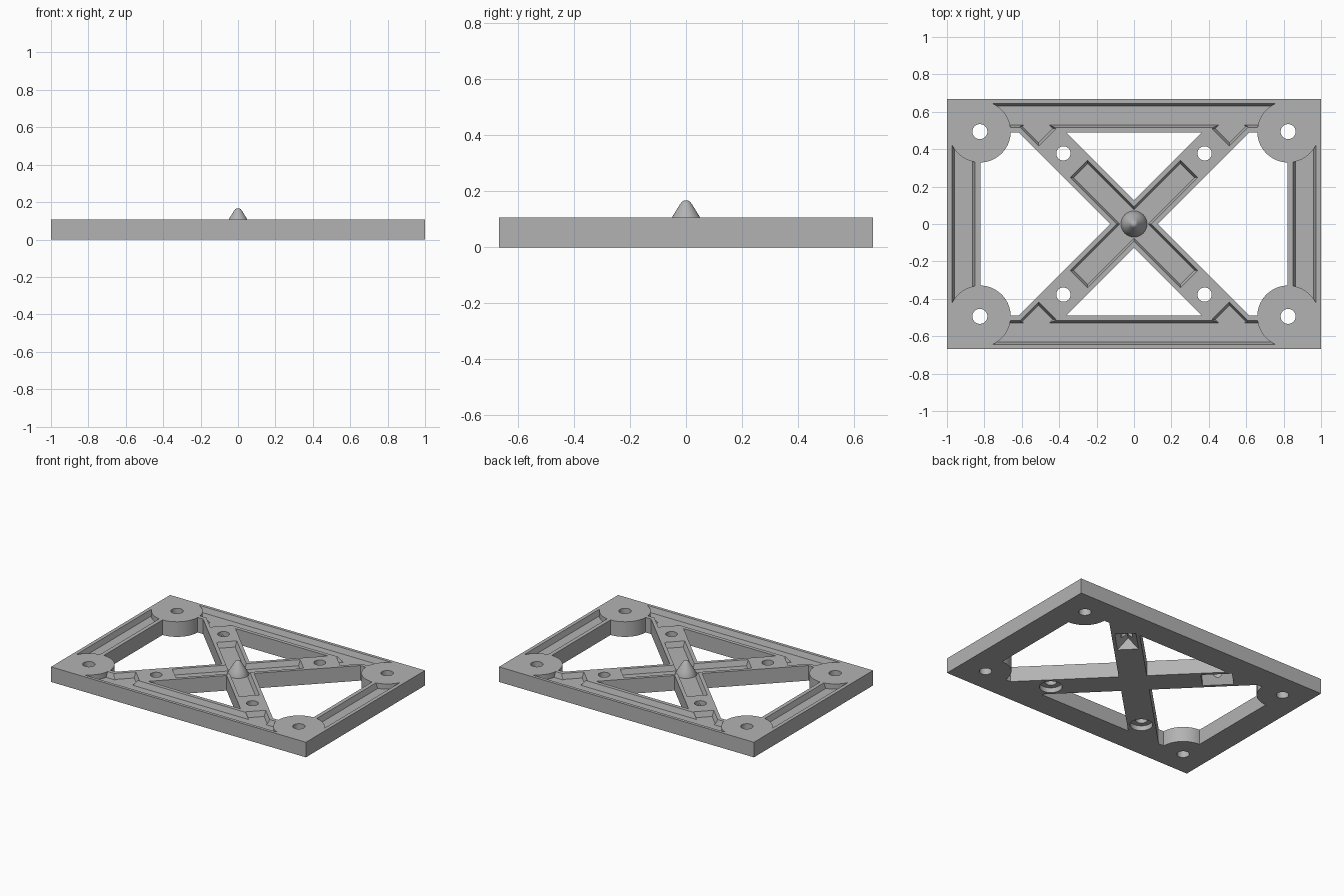
import bpy, bmesh
from math import pi, sqrt
from mathutils import Matrix, Vector

old = bpy.data.objects.get("Cube")
if old:
    bpy.data.objects.remove(old, do_unlink=True)

TOP, FLOOR, DRAFT = 0.107, 0.07, 0.013
HALF_X, HALF_Y = 1.0, 0.667
CORNER = (0.824, 0.494)
ARM_HOLE = 0.534          # distance of arm holes from the centre
SIGNS = (-1, 1)

grey = bpy.data.materials.new("plain grey")
grey.use_nodes = True
grey.diffuse_color = (0.45, 0.45, 0.45, 1)
grey.node_tree.nodes["Principled BSDF"].inputs["Base Color"].default_value = grey.diffuse_color


def make(name, bm):
    bmesh.ops.recalc_face_normals(bm, faces=bm.faces)
    mesh = bpy.data.meshes.new(name)
    bm.to_mesh(mesh)
    bm.free()
    obj = bpy.data.objects.new(name, mesh)
    mesh.materials.append(grey)
    bpy.context.collection.objects.link(obj)
    return obj


def block(name, x, y, sx, sy, z0, z1, turn=0, grow=0):
    """Box around (x, y) with half sizes; grow tapers it, wider at the top."""
    bm = bmesh.new()
    bmesh.ops.create_cube(bm, size=2)
    for v in bm.verts:
        g = grow if v.co.z > 0 else -grow
        v.co = (v.co.x * (sx + g), v.co.y * (sy + g), z1 if v.co.z > 0 else z0)
    bm.transform(Matrix.Translation((x, y, 0)) @ Matrix.Rotation(turn, 4, 'Z'))
    return make(name, bm)


def cylinder(name, x, y, r, z0, z1):
    bm = bmesh.new()
    bmesh.ops.create_cone(bm, cap_ends=True, segments=64, radius1=r, radius2=r, depth=z1 - z0)
    bm.transform(Matrix.Translation((x, y, (z0 + z1) / 2)))
    return make(name, bm)


def groove(x, y, turn, length, half_width, apex):
    """Triangular prism lying along the arm, opening downwards."""
    bm = bmesh.new()
    low = -apex * 0.2
    wide = half_width * 1.2
    tri = [bm.verts.new((-length / 2, a, b)) for a, b in ((-wide, low), (wide, low), (0, apex))]
    face = bm.faces.new(tri)
    out = bmesh.ops.extrude_face_region(bm, geom=[face])["geom"]
    moved = [g for g in out if isinstance(g, bmesh.types.BMVert)]
    bmesh.ops.translate(bm, verts=moved, vec=(length, 0, 0))
    bm.transform(Matrix.Translation((x, y, 0)) @ Matrix.Rotation(turn, 4, 'Z'))
    return make("groove_cutter", bm)


def combine(target, tool, operation):
    mod = target.modifiers.new("cut", 'BOOLEAN')
    mod.operation, mod.solver, mod.object = operation, 'EXACT', tool
    bpy.context.view_layer.objects.active = target
    bpy.ops.object.modifier_apply(modifier=mod.name)
    bpy.data.objects.remove(tool, do_unlink=True)


def channel(x, y, sx, sy, turn=0):
    combine(frame, block("channel_cutter", x, y, sx, sy, FLOOR, 2 * TOP - FLOOR, turn, DRAFT),
            'DIFFERENCE')


# Rectangular frame with crossed arms
frame = block("frame", 0, 0, HALF_X, HALF_Y, 0, TOP)
combine(frame, block("opening_cutter", 0, 0, 0.822, 0.49, -1, 1), 'DIFFERENCE')
for s in SIGNS:
    combine(frame, block("arm", 0, 0, 0.8, 0.09, 0, TOP, s * pi / 4), 'UNION')

# Sunken channels along the rails and arms, leaving raised pads on the arms
for s in SIGNS:
    channel(s * 0.912, 0, 0.062, CORNER[1])
    channel(0, s * 0.581, CORNER[0], 0.064)
    channel(0, 0, 0.417, 0.066, s * pi / 4)
    for t in SIGNS:
        d = 0.73 / sqrt(2)
        channel(s * d, t * d, 0.075, 0.066, s * t * pi / 4)

# Corner bosses, then all the holes and the seats under the arms
corners = [(s, t) for s in SIGNS for t in SIGNS]
for s, t in corners:
    combine(frame, cylinder("boss", s * CORNER[0], t * CORNER[1], 0.165, 0, TOP), 'UNION')
for s, t in corners:
    combine(frame, cylinder("hole", s * CORNER[0], t * CORNER[1], 0.04, -1, 1), 'DIFFERENCE')
    hx, hy = s * ARM_HOLE / sqrt(2), t * ARM_HOLE / sqrt(2)
    combine(frame, cylinder("hole", hx, hy, 0.038, -1, 1), 'DIFFERENCE')
    if t > 0:
        tool = groove(hx, hy, s * t * pi / 4, 0.2, 0.068, 0.085)
    else:
        tool = cylinder("seat_cutter", hx, hy, 0.073, -1, 0.035)
    combine(frame, tool, 'DIFFERENCE')

# Rounded cone at the crossing
bm = bmesh.new()
profile = [(0, 0.167), (0.008, 0.166), (0.015, 0.162), (0.021, 0.154), (0.05, TOP), (0.07, FLOOR),
           (0.07, 0.05), (0, 0.05)]
verts = [bm.verts.new((r, 0, z)) for r, z in profile]
edges = [bm.edges.new(pair) for pair in zip(verts, verts[1:])]
bmesh.ops.spin(bm, geom=verts + edges, cent=(0, 0, 0), axis=(0, 0, 1), angle=2 * pi, steps=48)
bmesh.ops.remove_doubles(bm, verts=bm.verts, dist=1e-5)
cone = make("centre_cone", bm)

# Smooth round walls, crisp edges
for obj in (frame, cone):
    bpy.ops.object.select_all(action='DESELECT')
    obj.select_set(True)
    bpy.context.view_layer.objects.active = obj
    bpy.ops.object.shade_smooth_by_angle(angle=pi / 6)
